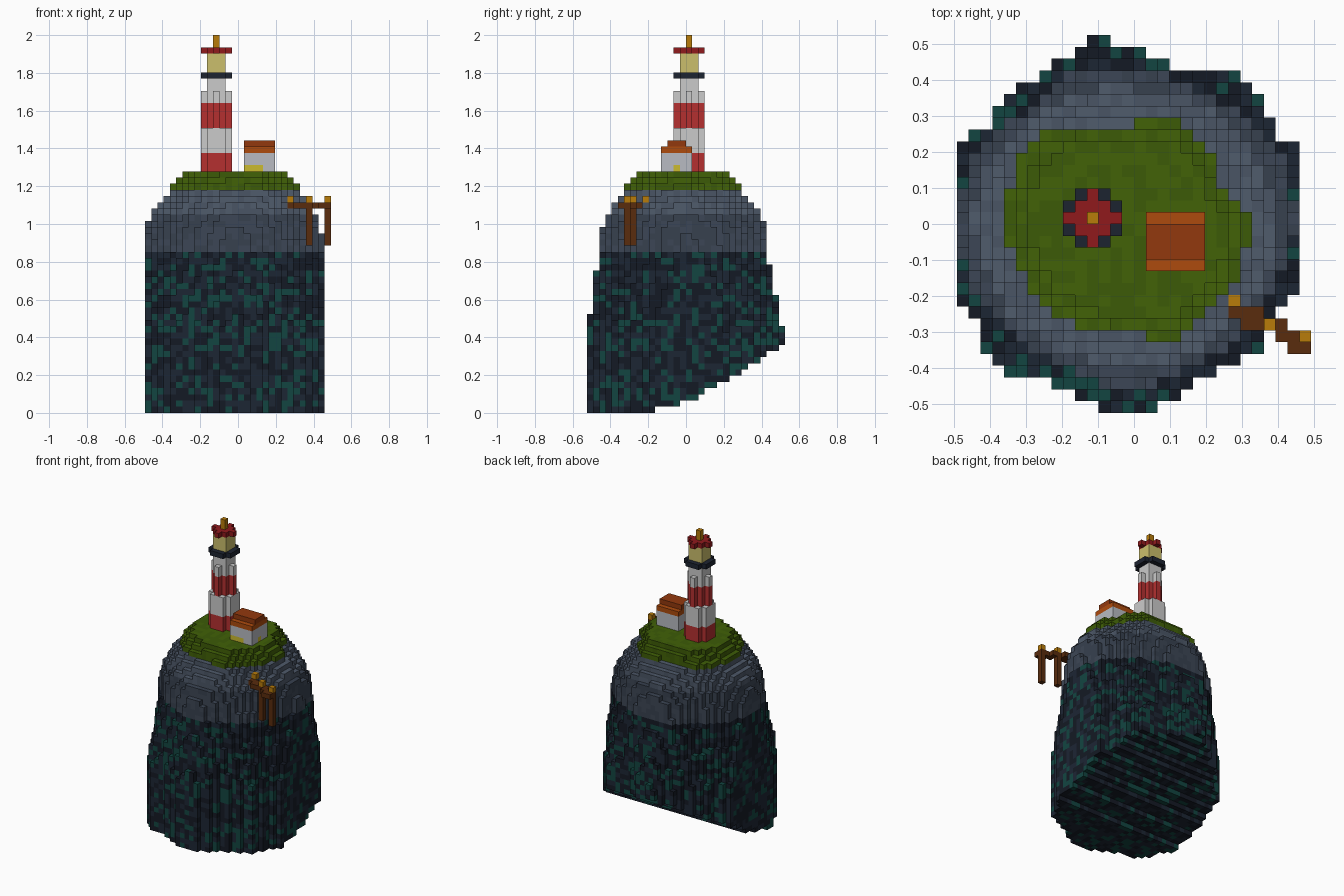
import bpy, bmesh, math, random

if "Cube" in bpy.data.objects:
    bpy.data.objects.remove(bpy.data.objects["Cube"])

random.seed(4)
V = 2 / 61                 # block size
X0, Y0 = -15 * V, -16 * V  # grid corner


def mat(name, r, g, b):
    m = bpy.data.materials.new(name)
    m.diffuse_color = (r, g, b, 1)
    m.use_nodes = True
    m.node_tree.nodes["Principled BSDF"].inputs["Base Color"].default_value = m.diffuse_color
    return m


NAVY = [mat("navy_rock", .012, .019, .034), mat("dark_rock", .007, .01, .018)]
TEAL = mat("teal_rock", .006, .06, .053)
SLATE = [mat("slate", .046, .062, .092), mat("slate_dark", .038, .052, .078)]
STONE = [mat("stone", .08, .106, .15), mat("stone_dark", .068, .09, .13)]
GRASS = [mat("grass", .054, .122, .002), mat("grass_dark", .046, .105, .002)]
RED = mat("red", .46, .03, .03)
ROOF_RED = mat("roof_red", .28, .01, .012)
WHITE = mat("white", .62, .62, .64)
WALL = mat("cottage_grey", .48, .5, .54)
RAIL = mat("rail_navy", .012, .017, .03)
LAMP = mat("lamp_yellow", .6, .52, .15)
GOLD = mat("gold", .48, .2, .003)
ROOF = mat("roof_orange", .42, .07, .004)
ROOF_D = mat("roof_rust", .29, .04, .004)
WOOD = mat("wood", .1, .025, .004)
WINDOW = mat("window_yellow", .6, .5, .03)

# Quad corner offsets for each outward direction
SIDES = {
    (1, 0, 0): [(1, 0, 0), (1, 1, 0), (1, 1, 1), (1, 0, 1)],
    (-1, 0, 0): [(0, 0, 0), (0, 0, 1), (0, 1, 1), (0, 1, 0)],
    (0, 1, 0): [(0, 1, 0), (0, 1, 1), (1, 1, 1), (1, 1, 0)],
    (0, -1, 0): [(0, 0, 0), (1, 0, 0), (1, 0, 1), (0, 0, 1)],
    (0, 0, 1): [(0, 0, 1), (1, 0, 1), (1, 1, 1), (0, 1, 1)],
    (0, 0, -1): [(0, 0, 0), (0, 1, 0), (1, 1, 0), (1, 0, 0)],
}


def blocks(name, cells):
    """Mesh the exposed faces of a dict {(i, j, k): material}."""
    bm, verts = bmesh.new(), {}
    mats = list(dict.fromkeys(cells.values()))
    slot = {m: n for n, m in enumerate(mats)}
    for c, m in cells.items():
        for d, quad in SIDES.items():
            if tuple(a + b for a, b in zip(c, d)) in cells:
                continue
            loop = []
            for q in quad:
                p = tuple(a + b for a, b in zip(c, q))
                if p not in verts:
                    verts[p] = bm.verts.new((X0 + p[0] * V, Y0 + p[1] * V, p[2] * V))
                loop.append(verts[p])
            bm.faces.new(loop).material_index = slot[m]
    me = bpy.data.meshes.new(name)
    bm.to_mesh(me)
    bm.free()
    for m in mats:
        me.materials.append(m)
    ob = bpy.data.objects.new(name, me)
    bpy.context.collection.objects.link(ob)
    return ob


def box(i, j, k, m):
    """Cells of an inclusive index box."""
    return {(a, b, c): m for a in range(i[0], i[1] + 1)
            for b in range(j[0], j[1] + 1) for c in range(k[0], k[1] + 1)}


# Island radii at even angles: base, waist (z .85) and grass edge (z 1.18)
BASE = [.49, .49, .505, .465, .50, .50, .455, .455, .49, .53, .49, .495, .495, .495, .53, .52,
        .52, .52, .53, .52, .565, .51, .495, .52, .525, .51, .475, .47, .495, .47, .485, .48]
WAIST = [.45, .45, .43, .41, .43, .45, .435, .48, .50, .48, .46, .44, .465, .43, .42, .43]
EDGE = [.32, .26, .29, .31, .275, .29, .36, .36, .35, .345, .34, .315, .305, .34, .31, .32]
# Sloping underside (y, z)
UNDER = [(-.6, 0), (-.23, 0), (0, .055), (.16, .14), (.29, .21), (.4, .29), (.475, .34), (.6, .4)]


def ring(table, ang):
    n = len(table)
    t = (ang / (2 * math.pi) % 1) * n
    i = int(t) % n
    return table[i] + (table[(i + 1) % n] - table[i]) * (t - int(t))


def under(y):
    for (a, za), (b, zb) in zip(UNDER, UNDER[1:]):
        if y <= b:
            return za + (zb - za) * (y - a) / (b - a)
    return 1


def radius(ang, k):
    z = (k + .5) * V
    o, w, e = (ring(t, ang) for t in (BASE, WAIST, EDGE))
    if k >= 36:
        return e * (1 - .085 * (k - 36))
    if k >= 26:
        return e + (w - e) * (1 - ((z - .85) / .33) ** 2.5)
    return o - (o - w) * min(1, max(0, (z - .42) / .43))


def rock_colour(k):
    if k >= 36:
        return random.choice(GRASS)
    if k >= 32:
        return random.choice(STONE)
    if k >= 26:
        return random.choice(SLATE)
    return TEAL if random.random() < .25 else random.choice(NAVY)


# Island
island = {}
for i in range(29):
    for j in range(32):
        x, y = X0 + (i + .5) * V, Y0 + (j + .5) * V
        ang, r = math.atan2(y, x), math.hypot(x, y)
        for k in range(39):
            if r <= radius(ang, k) and (k + .5) * V > under(y):
                island[i, j, k] = rock_colour(k)
blocks("island", island)


def layer(k0, k1, reach, size, m):
    """Tower layers: square half-width size, corners cut where |dx|+|dy| > reach."""
    return {(11 + a, 16 + b, k): m for k in range(k0, k1 + 1)
            for a in range(-size, size + 1) for b in range(-size, size + 1)
            if abs(a) + abs(b) <= reach}


# Lighthouse
tower = {}
for k0, k1, reach, size, m in [(39, 41, 3, 2, RED), (42, 45, 3, 2, WHITE), (46, 49, 2, 2, RED),
                               (50, 51, 2, 2, WHITE), (52, 53, 2, 1, WHITE)]:
    tower.update(layer(k0, k1, reach, size, m))
blocks("lighthouse_tower", tower)
blocks("gallery_rail", layer(54, 54, 3, 2, RAIL))
blocks("lamp_room", layer(55, 57, 2, 1, LAMP))
blocks("lighthouse_roof", layer(58, 58, 2, 2, ROOF_RED))
blocks("roof_finial", layer(59, 60, 0, 0, GOLD))

# Cottage
walls = box((16, 20), (12, 16), (39, 41), WALL)
for c in [(16, 12, 39), (17, 12, 39), (18, 12, 39), (20, 14, 39)]:
    walls[c] = WINDOW
blocks("cottage_walls", walls)
blocks("cottage_roof", {**box((16, 20), (12, 16), (42, 42), ROOF),
                        **box((16, 20), (13, 15), (43, 43), ROOF_D)})

# Jetty
DECK = [(23, 9), (23, 8), (24, 8), (25, 8), (24, 7), (25, 7), (26, 7), (27, 7),
        (27, 6), (28, 6), (28, 5), (29, 5), (29, 6)]
jetty = {(i, j, 33): WOOD for i, j in DECK}
for i, j in [(26, 7), (29, 6)]:
    jetty.update(box((i, i), (j, j), (27, 32), WOOD))
blocks("jetty", jetty)
blocks("jetty_lanterns", {(i, j, 34): GOLD for i, j in [(23, 9), (26, 7), (29, 6)]})
